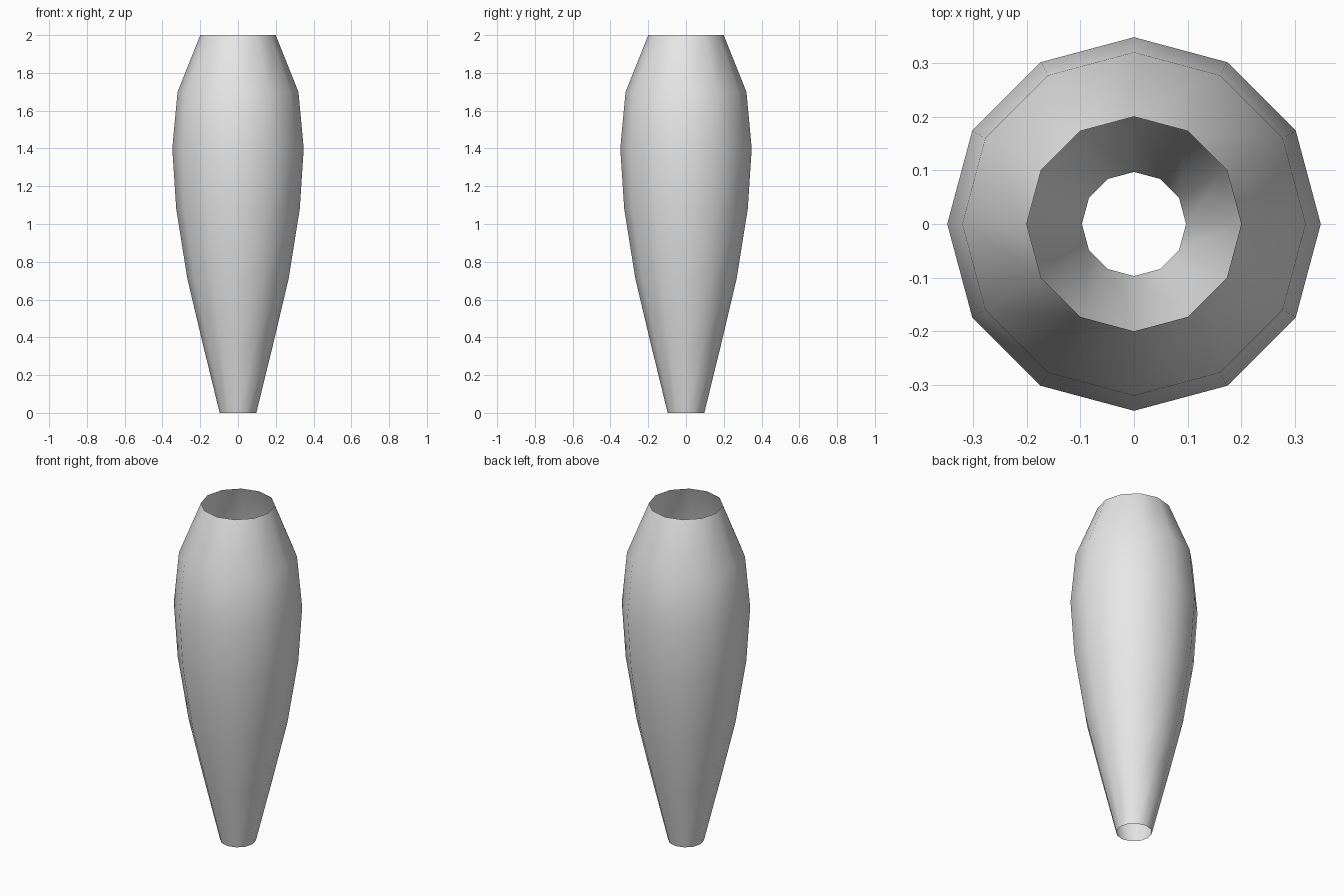
import bpy, bmesh
from math import cos, sin, pi

cube = bpy.data.objects.get("Cube")
if cube:
    bpy.data.objects.remove(cube, do_unlink=True)

SIDES = 12
# Radius and height of each ring, from the foot to the rim
PROFILE = [(0.097, 0), (0.19, 0.38), (0.268, 0.71), (0.327, 1.08),
           (0.348, 1.4), (0.32, 1.7), (0.2, 2)]

# Plain grey
grey = bpy.data.materials.new("light grey")
grey.use_nodes = True
colour = (0.8, 0.8, 0.8, 1)
grey.diffuse_color = colour
grey.node_tree.nodes["Principled BSDF"].inputs["Base Color"].default_value = colour

# Tapered shell, open at both ends
bm = bmesh.new()
rings = [[bm.verts.new((r * cos(2 * pi * i / SIDES), r * sin(2 * pi * i / SIDES), z))
          for i in range(SIDES)] for r, z in PROFILE]
for low, high in zip(rings, rings[1:]):
    for i in range(SIDES):
        j = (i + 1) % SIDES
        face = bm.faces.new((low[i], low[j], high[j], high[i]))
        face.smooth = True
mesh = bpy.data.meshes.new("vase_shell")
bm.to_mesh(mesh)
bm.free()
mesh.materials.append(grey)
shell = bpy.data.objects.new("vase_shell", mesh)
bpy.context.collection.objects.link(shell)
